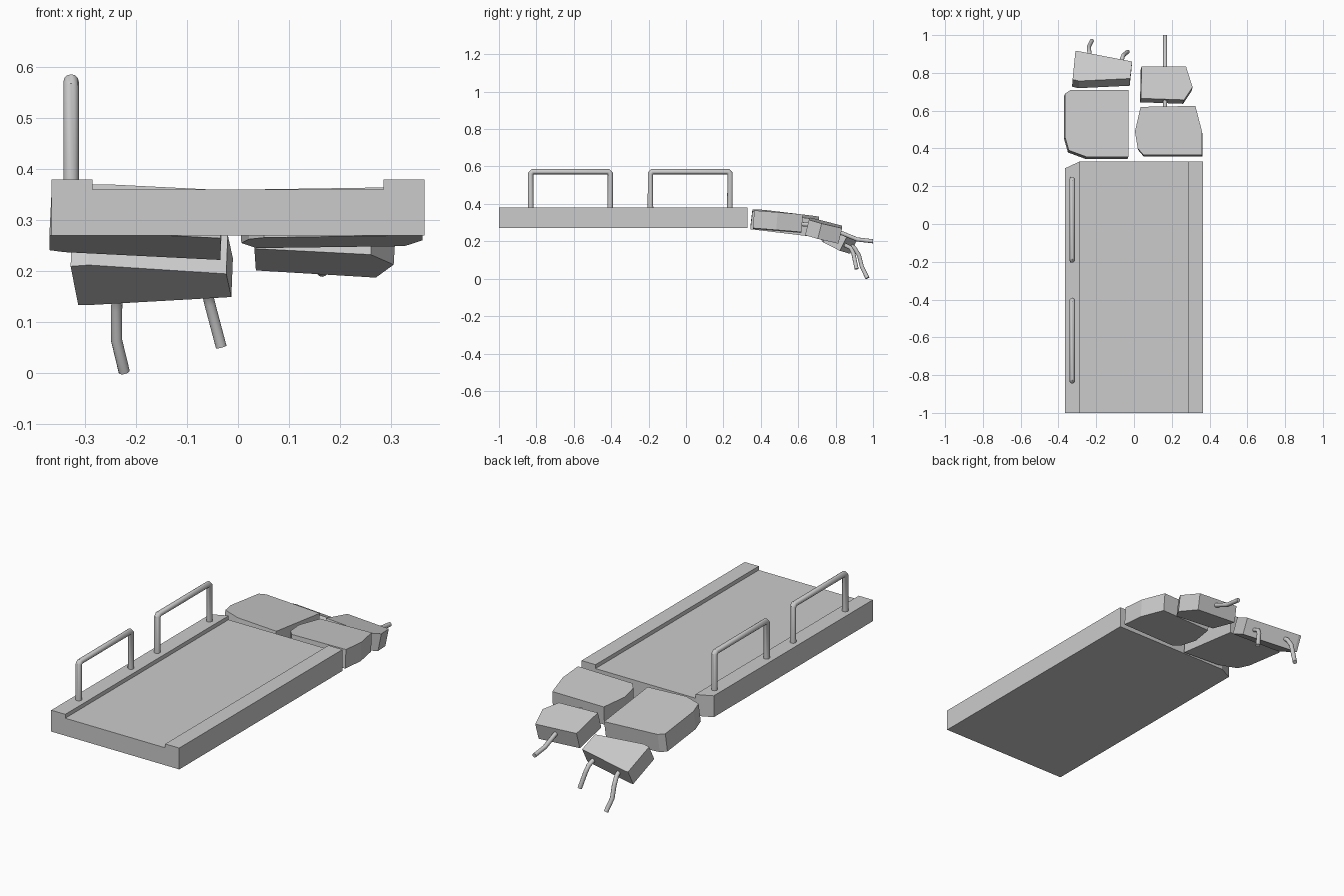
import bpy, bmesh
from mathutils import Vector

if "Cube" in bpy.data.objects:
    bpy.data.objects.remove(bpy.data.objects["Cube"])


def finish(name, bm):
    bmesh.ops.recalc_face_normals(bm, faces=bm.faces)
    me = bpy.data.meshes.new(name)
    bm.to_mesh(me)
    bm.free()
    ob = bpy.data.objects.new(name, me)
    bpy.context.collection.objects.link(ob)
    return ob


def prism(bm, loop, offset):
    """Solid made by sweeping a closed loop along an offset."""
    face = bm.faces.new([bm.verts.new(p) for p in loop])
    res = bmesh.ops.extrude_face_region(bm, geom=[face], use_keep_orig=True)
    verts = [g for g in res["geom"] if isinstance(g, bmesh.types.BMVert)]
    bmesh.ops.translate(bm, verts=verts, vec=offset)


def chunk(name, outline, z0, sx, sy, thick):
    """Tilted broken slab: top plane is z0 + sx*x + sy*y, cut square to it."""
    bm = bmesh.new()
    down = Vector((sx, sy, -1)).normalized() * thick
    prism(bm, [(x, y, z0 + sx * x + sy * y) for x, y in outline], down)
    return finish(name, bm)


def tube(name, points, radius):
    """Round bar following a path, with closed ends."""
    cu = bpy.data.curves.new(name, "CURVE")
    cu.dimensions = "3D"
    cu.bevel_depth = radius
    cu.bevel_resolution = 4
    cu.use_fill_caps = True
    sp = cu.splines.new("POLY")
    sp.points.add(len(points) - 1)
    for p, co in zip(sp.points, points):
        p.co = (*co, 1)
    ob = bpy.data.objects.new(name, cu)
    bpy.context.collection.objects.link(ob)
    bpy.ops.object.select_all(action="DESELECT")
    ob.select_set(True)
    bpy.context.view_layer.objects.active = ob
    bpy.ops.object.convert(target="MESH")
    bpy.ops.object.shade_smooth_by_angle(angle=0.6)


# Bridge deck: trough profile with raised kerbs, one far corner broken off
half = [(0.365, 0.27), (0.365, 0.38), (0.285, 0.38), (0.285, 0.36)]
profile = half + [(-x, z) for x, z in reversed(half)]
bm = bmesh.new()
prism(bm, [(x, -1, z) for x, z in profile], (0, 1.33, 0))
bmesh.ops.bisect_plane(bm, geom=bm.verts[:] + bm.edges[:] + bm.faces[:],
                       plane_co=(-0.29, 0.33, 0), plane_no=(-0.035, 0.075, 0),
                       clear_outer=True)
bmesh.ops.holes_fill(bm, edges=[e for e in bm.edges if e.is_boundary])
finish("deck", bm)

# Broken chunks sagging off the end
chunk("left_near_chunk",
      [(-0.365, 0.69), (-0.335, 0.71), (-0.03, 0.71), (-0.03, 0.355),
       (-0.25, 0.355), (-0.345, 0.39), (-0.365, 0.46)],
      0.40, -0.05, -0.12, 0.095)
chunk("right_near_chunk",
      [(0.36, 0.365), (0.36, 0.49), (0.325, 0.625), (0.035, 0.62),
       (0.005, 0.49), (0.02, 0.40), (0.05, 0.365)],
      0.389, 0.015, -0.08, 0.095)
chunk("left_far_chunk",
      [(-0.325, 0.765), (-0.31, 0.915), (-0.295, 0.915), (-0.01, 0.86),
       (-0.02, 0.77), (-0.29, 0.757)],
      0.655, -0.04, -0.50, 0.085)
chunk("right_far_chunk",
      [(0.04, 0.835), (0.275, 0.835), (0.31, 0.725), (0.265, 0.657),
       (0.037, 0.665)],
      0.495, -0.06, -0.25, 0.085)

# Handrails along the left kerb
for i, (y0, y1) in enumerate([(-0.83, -0.405), (-0.19, 0.235)]):
    b, z = 0.01, 0.572
    tube(f"handrail_{i + 1}",
         [(-0.327, y, h) for y, h in [(y0, 0.37), (y0, z - b), (y0 + b, z),
                                      (y1 - b, z), (y1, z - b), (y1, 0.37)]],
         0.015)

# Exposed reinforcing bars
tube("right_bar", [(0.165, 0.58, 0.295), (0.165, 0.70, 0.285), (0.165, 0.83, 0.245),
                   (0.165, 0.915, 0.21), (0.165, 1.0, 0.2)], 0.011)
tube("left_outer_bar", [(-0.235, 0.82, 0.22), (-0.235, 0.90, 0.165), (-0.238, 0.925, 0.125),
                        (-0.238, 0.94, 0.065), (-0.223, 0.97, 0.003)], 0.011)
tube("left_inner_bar", [(-0.07, 0.80, 0.205), (-0.062, 0.88, 0.165), (-0.055, 0.895, 0.135),
                        (-0.033, 0.912, 0.052)], 0.011)
